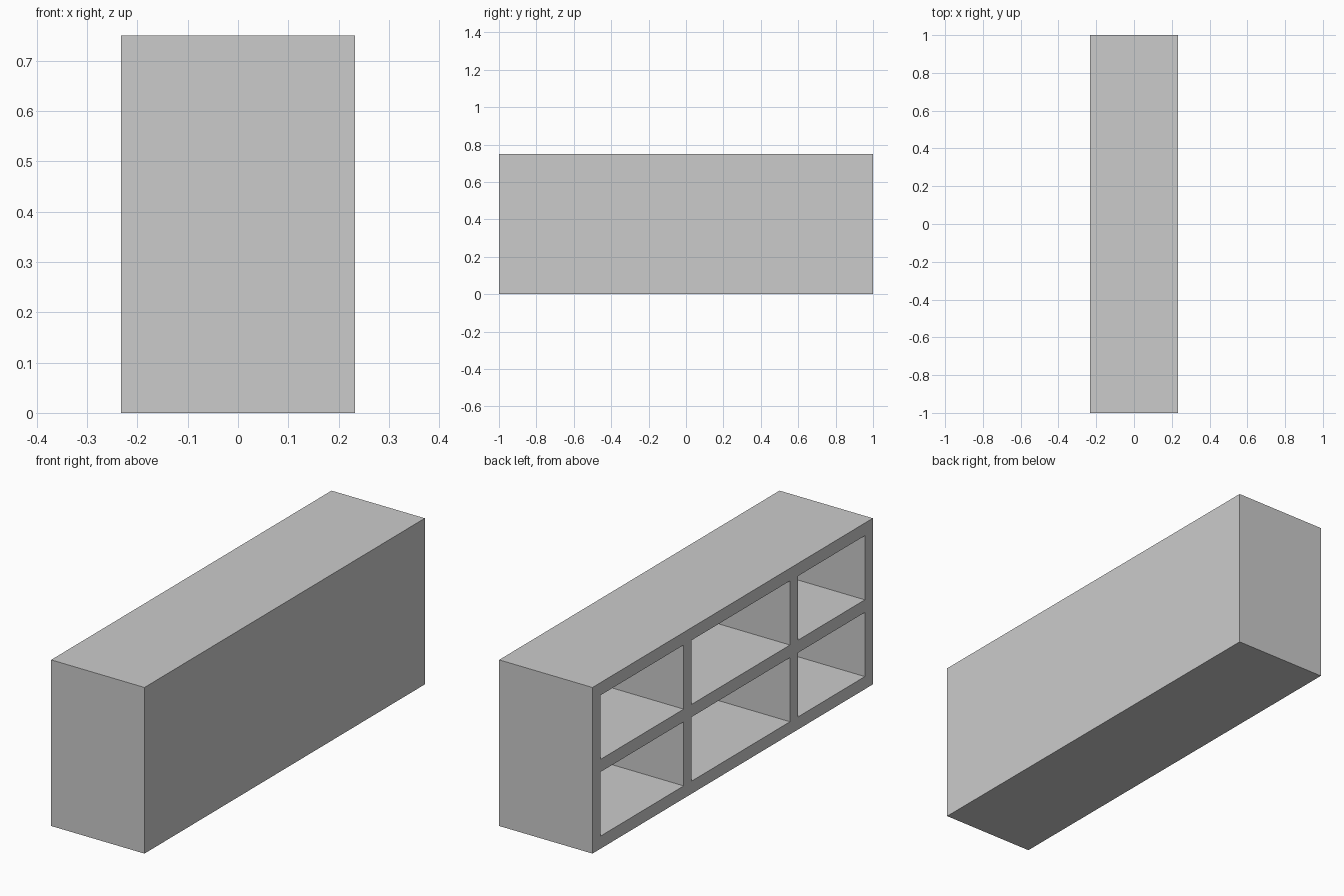
import bpy, bmesh
from mathutils import Matrix, Vector

if "Cube" in bpy.data.objects:
    bpy.data.objects.remove(bpy.data.objects["Cube"])

DEPTH, LENGTH, HEIGHT = 0.466, 2.0, 0.75
BOARD = 0.057                       # board thickness
Y_SPANS = [(-0.943, -0.466), (-0.409, 0.292), (0.349, 0.943)]
Z_SPANS = [(BOARD, 0.3465), (0.4035, HEIGHT - BOARD)]

# Solid cabinet block standing on the ground
bm = bmesh.new()
bmesh.ops.create_cube(bm, size=1, matrix=Matrix.Translation((0, 0, HEIGHT / 2))
                      @ Matrix.Diagonal((DEPTH, LENGTH, HEIGHT, 1)))


def open_faces():
    """All faces on the open (-x) side."""
    bm.normal_update()
    return [f for f in bm.faces if f.normal.x < -0.9]


def cut(point, normal):
    """Slice only the open side along a plane."""
    faces = open_faces()
    edges = {e for f in faces for e in f.edges}
    verts = {v for f in faces for v in f.verts}
    bmesh.ops.bisect_plane(bm, geom=list(verts) + list(edges) + faces,
                           plane_co=point, plane_no=normal)


# Mark out board edges on the open side
for span in Y_SPANS:
    for y in span:
        cut(Vector((0, y, 0)), Vector((0, 1, 0)))
for span in Z_SPANS:
    for z in span:
        cut(Vector((0, 0, z)), Vector((0, 0, 1)))


# Push the six compartments in, leaving a back panel
def inside(value, spans):
    return any(a < value < b for a, b in spans)


cells = [f for f in open_faces()
         if inside(f.calc_center_median().y, Y_SPANS)
         and inside(f.calc_center_median().z, Z_SPANS)]
pushed = bmesh.ops.extrude_discrete_faces(bm, faces=cells)["faces"]
bmesh.ops.translate(bm, vec=(DEPTH - BOARD, 0, 0),
                    verts=list({v for f in pushed for v in f.verts}))
bmesh.ops.recalc_face_normals(bm, faces=bm.faces[:])

mesh = bpy.data.meshes.new("shelf_cabinet")
bm.to_mesh(mesh)
bm.free()
bpy.context.collection.objects.link(bpy.data.objects.new("shelf_cabinet", mesh))
